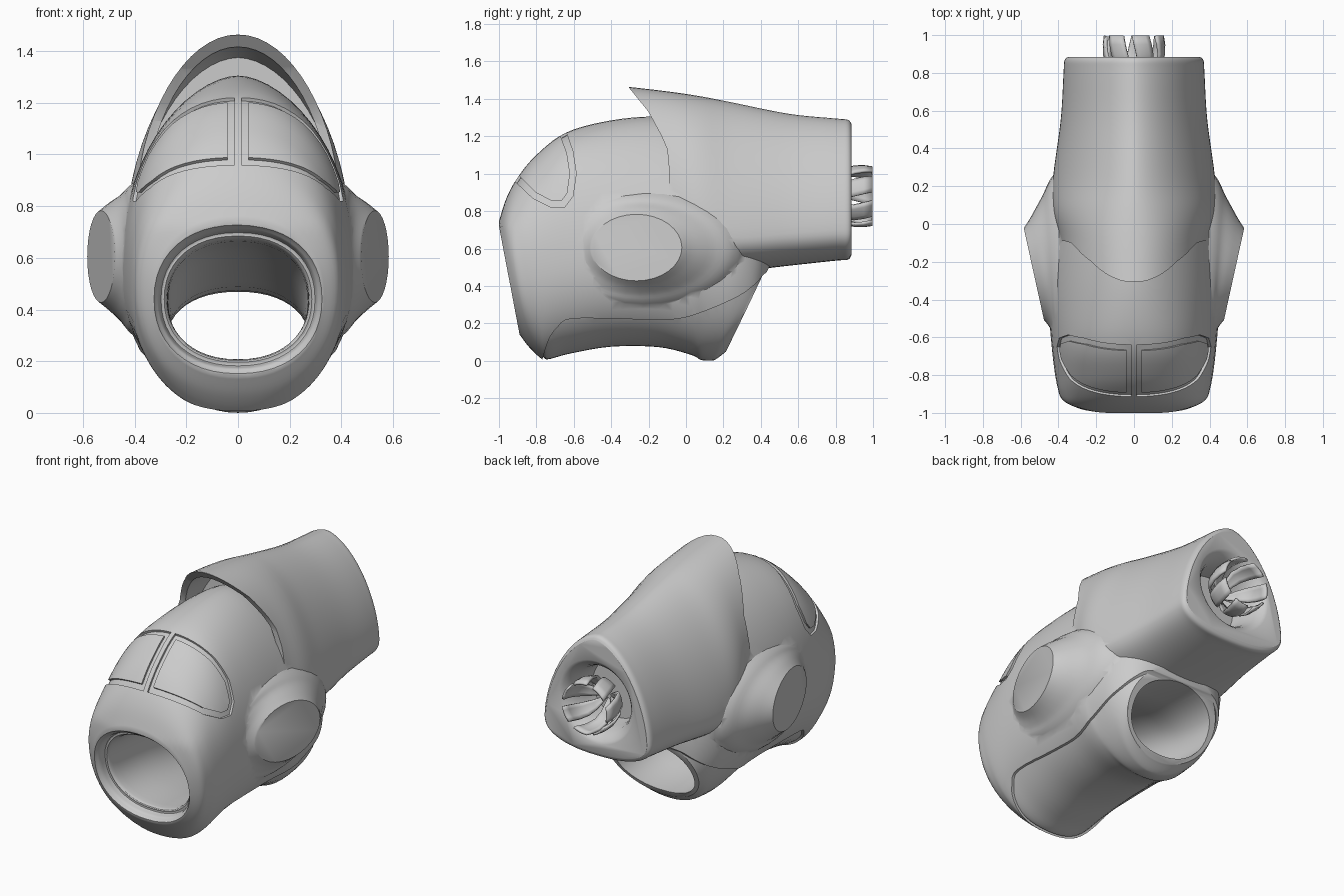
import bpy, bmesh, math

if "Cube" in bpy.data.objects:
    bpy.data.objects.remove(bpy.data.objects["Cube"])

def make(name, verts, faces):
    me = bpy.data.meshes.new(name)
    me.from_pydata(verts, [], faces)
    bm = bmesh.new()
    bm.from_mesh(me)
    bmesh.ops.recalc_face_normals(bm, faces=bm.faces)
    bm.to_mesh(me)
    bm.free()
    ob = bpy.data.objects.new(name, me)
    bpy.context.collection.objects.link(ob)
    return ob

def skin(name, rings):
    """Closed solid through a list of equal rings."""
    n = len(rings[0])
    verts = [v for r in rings for v in r]
    faces = [(i*n+j, i*n+(j+1) % n, (i+1)*n+(j+1) % n, (i+1)*n+j)
             for i in range(len(rings)-1) for j in range(n)]
    last = (len(rings)-1)*n
    faces += [tuple(range(n)), tuple(range(last, last+n))]
    return make(name, verts, faces)

def smooth_rows(rows, sub):
    """Catmull-Rom between station rows."""
    out = []
    for i in range(len(rows)-1):
        a, b, c, d = (rows[max(i-1, 0)], rows[i], rows[i+1], rows[min(i+2, len(rows)-1)])
        for k in range(sub):
            t = k/sub
            out.append([.5*(2*q+(r-p)*t+(2*p-5*q+4*r-s)*t*t+(3*q-p-3*r+s)*t**3)
                        for p, q, r, s in zip(a, b, c, d)])
    return out + [list(rows[-1])]

def loft(name, rows, n=64, sub=5):
    """Rows: y, top z, widest z, bottom z, half width, shear, top and bottom roundness."""
    rings = []
    for y, zt, zm, zb, w, s, nt, nb in smooth_rows(rows, sub):
        ring = []
        for j in range(n):
            a = 2*math.pi*j/n
            c, sn = math.cos(a), math.sin(a)
            e = 2/(nt if sn >= 0 else nb)
            x = math.copysign(abs(c)**e, c)*w
            h = abs(sn)**e
            z = zm+(zt-zm)*h if sn >= 0 else zm-(zm-zb)*h
            ring.append((x, y+s*max(0, .72-z), z))
        rings.append(ring)
    return skin(name, rings)

def prism(name, poly, x0, x1):
    return skin(name, [[(x, y, z) for y, z in poly] for x in (x0, x1)])

def boolean(ob, other, op):
    m = ob.modifiers.new('b', 'BOOLEAN')
    m.object, m.operation, m.solver = other, op, 'EXACT'
    bpy.context.view_layer.objects.active = ob
    bpy.ops.object.modifier_apply(modifier=m.name)
    bpy.data.objects.remove(other)

HULL = [(-1.0, .745, .45, .14, .325, .19, 2.2, 2.2),
        (-.96, .87, .48, .07, .385, .19, 2.2, 2.2),
        (-.90, .98, .50, .01, .405, .18, 2.2, 2.2),
        (-.80, 1.10, .52, -.005, .42, .09, 2.2, 2.2),
        (-.64, 1.22, .55, .025, .437, .03, 2.2, 2.2),
        (-.40, 1.285, .57, .062, .455, 0, 1.95, 2.2),
        (-.15, 1.305, .58, .06, .457, 0, 1.78, 2.2),
        (.02, 1.27, .57, .02, .452, 0, 1.78, 2.2),
        (.12, 1.22, .54, -.008, .435, -.06, 1.8, 2.1),
        (.30, .98, .44, -.012, .40, -.22, 1.9, 2),
        (.46, .72, .34, .0, .355, -.40, 2, 2),
        (.55, .535, .29, .04, .318, -.48, 2, 2)]
SPINE = [(-.34, 1.468, .80, .55, .385, 0, 2, 2),
         (-.10, 1.44, .79, .50, .39, 0, 2, 2),
         (.07, 1.415, .72, .48, .43, 0, 1.85, 2),
         (.25, 1.38, .66, .475, .428, 0, 1.72, 2.2),
         (.55, 1.32, .68, .508, .388, 0, 1.7, 2.3),
         (.80, 1.295, .70, .535, .373, 0, 1.7, 2.4),
         (.865, 1.288, .70, .54, .368, 0, 1.7, 2.4),
         (.885, 1.265, .70, .565, .35, 0, 1.7, 2.4)]

# Fuselage skin, with a slightly smaller core that shows in the panel recesses
body = loft('fuselage', HULL)
core = body.copy()
core.data = body.data.copy()
bpy.context.collection.objects.link(core)
normals = [v.normal.copy() for v in core.data.vertices]
for v, nrm in zip(core.data.vertices, normals):
    v.co -= nrm*.013

# Belly panel step
seam = smooth_rows([(-.77, 0), (-.735, .11), (-.69, .175), (-.61, .225), (-.3, .222), (-.06, .222),
                    (.1, .265), (.28, .345), (.37, .41), (.42, .465), (.47, .492)], 4)
boolean(body, prism('belly_cut', seam+[(.7, .5), (.7, -.2), (-.77, -.2)], -.8, .8), 'DIFFERENCE')

# Windscreen frames: one recessed band each side
outer = [(-.66, 1.3), (-.64, 1.22), (-.605, 1.12), (-.587, 1), (-.605, .88), (-.65, .82), (-.72, .82),
         (-.82, .87), (-.92, .965), (-1.1, 1.05), (-.9, 1.4)]
inner = [(-.69, 1.3), (-.67, 1.2), (-.637, 1.11), (-.62, 1), (-.635, .895), (-.665, .855), (-.715, .853),
         (-.805, .9), (-.905, 1), (-1.2, 1.12), (-.9, 1.5)]
for s in (-1, 1):
    band = prism('frame_cut', outer, s*.014, s*.6)
    boolean(band, prism('pane_keep', inner, s*.04, s*.7), 'DIFFERENCE')
    boolean(body, band, 'DIFFERENCE')
boolean(body, core, 'UNION')

# Dorsal spine with a hollow swept scoop mouth
spine = loft('spine', SPINE)
cavity = [(y, zt-.04, zm, zb+.02, w-.035, s, a, b) for y, zt, zm, zb, w, s, a, b in SPINE[:3]]
cavity[0] = (-.4,) + cavity[0][1:]
boolean(spine, loft('cavity', cavity), 'DIFFERENCE')
mouth = [(-.305, 1.55), (-.305, 1.46), (-.2, 1.33), (-.13, 1.2), (-.1, 1.13), (-.09, 1.02), (-.09, .3),
         (-.6, .3), (-.6, 1.55)]
boolean(spine, prism('mouth_cut', mouth, -.7, .7), 'DIFFERENCE')
boolean(body, spine, 'UNION')

# Flared wing roots with flat slanted ends
for s in (-1, 1):
    rows = smooth_rows([(.30, -.22, .59, .58, .37, 0), (.412, -.23, .595, .49, .29, .03),
                        (.452, -.245, .60, .39, .245, .09), (.492, -.257, .605, .30, .21, .17),
                        (.53, -.265, .605, .243, .178, .22)], 4)
    rings = []
    for x, yc, zc, hy, hz, k in rows:
        ang = [2*math.pi*j/32 for j in range(32)]
        rings.append([(s*(x+k*hy*math.cos(a)), yc+hy*math.cos(a), zc+hz*math.sin(a)) for a in ang])
    boolean(body, skin('wing_root', rings), 'UNION')

# Intake duct running through to the belly exhaust
duct = [(y, zc+rz, zc, zc-rz, rx, sh, 2.2, 2.2) for y, zc, rz, rx, sh in [
    (-1.06, .44, .30, .335, .19), (-1.0, .44, .288, .325, .19), (-.975, .44, .268, .307, .19),
    (-.935, .44, .258, .298, .19), (-.93, .44, .238, .28, .19), (-.85, .435, .228, .272, .15),
    (-.5, .41, .22, .268, 0), (-.1, .33, .205, .265, 0), (.2, .278, .195, .275, 0),
    (.9, .278, .195, .278, 0)]]
boolean(body, loft('duct', duct, 48, 3), 'DIFFERENCE')

# Rear exhaust bowl
ZC = .88
rings = [[(r*math.cos(2*math.pi*j/48), y, ZC+r*math.sin(2*math.pi*j/48)) for j in range(48)]
         for y, r in [(.95, .31), (.89, .265), (.875, .24), (.85, .217), (.81, .197), (.75, .185), (.66, .18)]]
boolean(body, skin('bowl', rings), 'DIFFERENCE')

# Twisted exhaust petals meeting at the centre
N = 7
prof = [(.76, .02), (.80, .10), (.84, .142), (.9, .158), (.95, .159), (.996, .153)]
for i in range(N):
    verts = []
    for y, r in prof:
        for j in range(5):
            a = 2*math.pi*(i+.25+.34*(j/2-1))/N + (y-.85)*1.5
            verts.append((r*math.cos(a), y, ZC+r*math.sin(a)))
    faces = [(k*5+j, k*5+j+1, k*5+j+6, k*5+j+5) for k in range(5) for j in range(4)]
    m = make('exhaust_petal', verts, faces).modifiers.new('thick', 'SOLIDIFY')
    m.thickness, m.offset = .014, 0

# Smooth shading with crisp panel edges
bpy.ops.object.select_all(action='SELECT')
bpy.context.view_layer.objects.active = body
bpy.ops.object.shade_smooth_by_angle(angle=math.radians(32))
